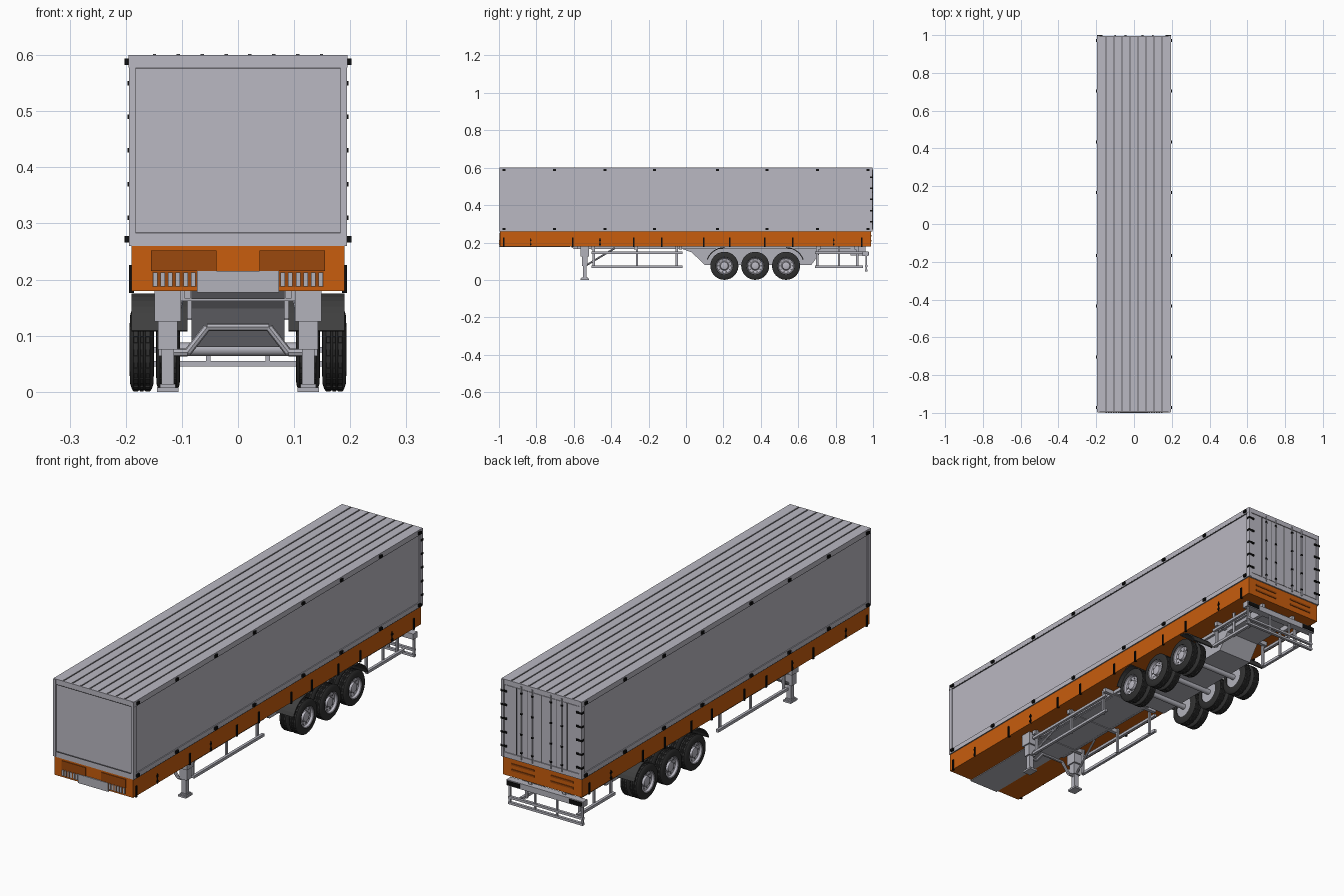
import bpy
import bmesh
import math
from mathutils import Matrix, Vector

if "Cube" in bpy.data.objects:
    bpy.data.objects.remove(bpy.data.objects["Cube"])


def material(name, *rgb):
    mat = bpy.data.materials.new(name)
    mat.use_nodes = True
    color = (*rgb, 1)
    mat.diffuse_color = color
    mat.node_tree.nodes["Principled BSDF"].inputs["Base Color"].default_value = color
    return mat


GREY = material("tarpaulin grey", .49, .48, .54)
STEEL = material("chassis grey", .45, .45, .5)
SEAM = material("seam grey", .12, .12, .13)
ORANGE = material("body orange", .58, .11, .004)
RUST = material("recess orange", .33, .065, .004)
RUBBER = material("tyre rubber", .03, .03, .03)
GUARD = material("mudguard plastic", .05, .05, .05)
BLACK = material("fitting black", .004, .004, .004)


def finish(name, bm, mats, smooth=False):
    bmesh.ops.recalc_face_normals(bm, faces=bm.faces)
    mesh = bpy.data.meshes.new(name)
    bm.to_mesh(mesh)
    bm.free()
    for mat in mats:
        mesh.materials.append(mat)
    obj = bpy.data.objects.new(name, mesh)
    bpy.context.collection.objects.link(obj)
    if smooth:
        bpy.ops.object.select_all(action="DESELECT")
        obj.select_set(True)
        bpy.context.view_layer.objects.active = obj
        bpy.ops.object.shade_smooth_by_angle(angle=math.radians(35))
    return obj


def add_box(bm, x, y, z):
    """x, y and z are (low, high) pairs."""
    size = Vector(b - a for a, b in (x, y, z))
    mid = Vector((a + b) / 2 for a, b in (x, y, z))
    bmesh.ops.create_cube(bm, size=1, matrix=Matrix.Translation(mid) @ Matrix.Diagonal((*size, 1)))


def boxes(name, mat, items, mirror=False):
    bm = bmesh.new()
    for x, y, z in items:
        add_box(bm, x, y, z)
        if mirror:
            add_box(bm, (-x[1], -x[0]), y, z)
    return finish(name, bm, [mat])


def around(center, half):
    return (center - half, center + half)


def sym(half):
    return (-half, half)


def prism(name, mat, outline, x0, x1):
    """Extrude a (y, z) outline along x."""
    bm = bmesh.new()
    face = bm.faces.new([bm.verts.new((x0, y, z)) for y, z in outline])
    moved = bmesh.ops.extrude_face_region(bm, geom=[face])["geom"]
    bmesh.ops.translate(bm, vec=(x1 - x0, 0, 0), verts=[v for v in moved if isinstance(v, bmesh.types.BMVert)])
    return finish(name, bm, [mat])


def tubes(name, mat, paths, radius, sides=12):
    bm = bmesh.new()
    for path in paths:
        for a, b in zip(path, path[1:]):
            a, b = Vector(a), Vector(b)
            turn = (b - a).to_track_quat("Z", "Y").to_matrix().to_4x4()
            bmesh.ops.create_cone(bm, cap_ends=True, segments=sides, radius1=radius, radius2=radius,
                                  depth=(b - a).length, matrix=Matrix.Translation((a + b) / 2) @ turn)
    return finish(name, bm, [mat], True)


def lathe(name, mat, profile, y, z, side, sides=40, lugs=False):
    """Spin an (x, radius) profile about the axle line."""
    bm = bmesh.new()
    rings = []
    for i in range(sides):
        a = math.tau * i / sides
        rings.append([bm.verts.new((side * x, y + r * math.cos(a), z + r * math.sin(a))) for x, r in profile])
    tread = []
    for i in range(sides):
        a, b = rings[i], rings[(i + 1) % sides]
        for j in range(len(profile) - 1):
            face = bm.faces.new((a[j], a[j + 1], b[j + 1], b[j]))
            if lugs and min(profile[j][1], profile[j + 1][1]) > .0735 and (i + j) % 2:
                tread.append(face)
    bmesh.ops.recalc_face_normals(bm, faces=bm.faces)
    if tread:
        bmesh.ops.inset_individual(bm, faces=tread, thickness=.001, depth=-.002)
    return finish(name, bm, [mat], True)


# Cargo body
boxes("tarpaulin_body", GREY, [(sym(.19), sym(.992), (.26, .597))])
boxes("body_edge_rails", GREY, [(sym(.195), sym(.996), (.578, .6)), (sym(.194), sym(.996), (.26, .282))])
boxes("corner_posts", GREY, [((.183, .194), around(s * .988, .01), (.262, .598)) for s in (-1, 1)], True)
boxes("roof_seams", SEAM, [(around((i - 3.5) * .0425, .003), sym(.99), (.599, .602)) for i in range(8)])
boxes("rail_seams", SEAM, [(sym(.185), (-.997, -.99), around(z, .0008)) for z in (.577, .283)])
boxes("side_panel_seam", SEAM, [((.19, .1945), sym(.995), around(z, .001)) for z in (.261, .577)], True)

# Orange lower body, with the front and rear panels
boxes("lower_body", ORANGE, [(sym(.19), (-.995, .99), (.18, .261))])
boxes("front_recesses", RUST, [((.038, .155), (-.998, -.99), (.215, .252))], True)
boxes("front_grille_back", RUST, [((.073, .153), (-.997, -.99), (.187, .214))], True)
boxes("front_grille_bars", STEEL, [(around(.08 + i * .0135, .004), (-1, -.99), (.188, .213)) for i in range(6)], True)
boxes("coupling_plate", STEEL, [(sym(.073), (-1, -.62), (.177, .215))])
boxes("rear_slots", RUST, [((.04, .15), (.985, .993), around(z, .004)) for z in (.21, .235)], True)

# Rear doors: seams, lock rods, hinges and handles
boxes("door_leaves", GREY, [((.002, .18), (.99, .995), (.284, .576))], True)
boxes("door_seams", SEAM, [(around(x, .0015), (.99, .996), (.284, .576)) for x in (.07, .122)], True)
boxes("door_middle_seam", SEAM, [(sym(.002), (.99, .996), (.284, .576))])
tubes("lock_rods", STEEL, [[(s * x, .997, .27), (s * x, .997, .59)] for s in (-1, 1) for x in (.045, .098)], .003)
boxes("door_hinges", BLACK, [((.168, .197), (.985, 1), around(.31 + i * .06, .004)) for i in range(5)], True)
boxes("rod_clamps", BLACK, [(around(x, .004), (.99, 1), around(z, .004))
                            for x in (.045, .098) for z in (.3, .38, .47, .56)], True)

# Side clips and straps
clips = [s * y for s in (-1, 1) for y in (.972, .703, .433, .168)]
boxes("rail_clips", BLACK, [((.19, .202), around(y, .008), around(z, .006)) for y in clips for z in (.588, .272)], True)
straps = (-.975, -.605, -.28, -.13, .095, .235, .42, .57, .94)
boxes("side_straps", BLACK, [((.185, .194), around(y, .004), (.176, .226)) for y in straps], True)
thin = (-.83, -.46, .79)
boxes("thin_straps", BLACK, [((.185, .193), around(y, .002), (.18, .224)) for y in thin], True)
boxes("strap_buckles", BLACK, [((.185, .194), around(y, .005), around(z, .004))
                               for y in thin for z in (.19, .213)], True)

# Chassis
prism("center_frame", STEEL, [(-.62, .182), (-.6, .165), (-.02, .165), (.03, .148), (.1, .08),
                              (.67, .08), (.72, .148), (.94, .155), (.94, .182)], -.083, .083)
boxes("frame_cross_members", STEEL, [(sym(.14), around(y, .008), (.162, .18))
                                     for y in (-.5, -.27, -.03, .71, .91)])
boxes("frame_rails", STEEL, [((.085, .095), (-.58, .94), (.166, .182))], True)

# Side guards ahead of and behind the wheels
guards = []
for start, end in ((-.505, -.02), (.69, .945)):
    guards += [((.13, .142), (start, end), around(z, .006)) for z in (.07, .145)]
    guards += [((.124, .132), around(y, .006), (.065, .18)) for y in (start + .012, (start + end) / 2, end - .03)]
boxes("side_guards", STEEL, guards, True)

# Landing legs
boxes("leg_housings", STEEL, [((.102, .149), (-.565, -.518), (.125, .182))], True)
boxes("leg_sleeves", STEEL, [((.108, .143), (-.557, -.526), (.075, .128))], True)
boxes("leg_rams", STEEL, [((.114, .136), (-.552, -.531), (.006, .08))], True)
boxes("leg_feet", STEEL, [((.106, .144), (-.565, -.518), (0, .008)),
                          ((.111, .139), (-.558, -.525), (.006, .014))], True)
right_half = [(.125, -.542, .07), (.09, -.542, .07), (.055, -.542, .115)]
brace = right_half + [(-x, y, z) for x, y, z in reversed(right_half)]
tubes("leg_brace", STEEL, [brace], .007, 8)
tubes("leg_stays", STEEL, [[(s * .125, -.53, .08), (s * .1, -.38, .17)] for s in (-1, 1)], .005, 8)

# Rear bumper and underrun guard
boxes("rear_bumper", STEEL, [(sym(.185), (.945, .975), (.128, .153))])
boxes("rear_lamps", BLACK, [((.12, .18), (.97, .978), (.132, .149))], True)
boxes("bumper_brackets", STEEL, [((.075, .09), (.88, .96), (.13, .182))], True)
boxes("underrun_bars", STEEL, [(sym(.18), (.958, .97), around(z, .005)) for z in (.05, .075)])
boxes("underrun_posts", STEEL, [(around(x, .004), (.96, .968), (.045, .13)) for x in (.053, .175)], True)

# Mudguards around the first and last axles
def mudguard(name, y, way, side):
    arc = [math.radians(a) for a in range(20, 91, 10)]
    outline = [(y + way * r * math.cos(a), .075 + r * math.sin(a))
               for r, sweep in ((.1, arc), (.095, arc[::-1])) for a in sweep]
    prism(name, GUARD, outline, side * .09, side * .19)


# Axles and twin wheels
TYRE = [(0, .046), (.001, .062), (.004, .071), (.007, .075), (.015, .075), (.016, .073), (.018, .073),
        (.019, .075), (.024, .075), (.025, .073), (.027, .073), (.028, .075), (.036, .075),
        (.039, .071), (.042, .062), (.043, .046), (.036, .044), (.007, .044), (0, .046)]
RIM = [(.152, .045), (.19, .047), (.192, .046), (.19, .043), (.18, .04), (.176, .025),
       (.178, .022), (.187, .02), (.189, .014), (.189, 0)]
axles = (.205, .37, .535)
for side, label in ((1, "left"), (-1, "right")):
    mudguard(label + "_front_mudguard", axles[0], -1, side)
    mudguard(label + "_rear_mudguard", axles[-1], 1, side)
    for n, y in enumerate(axles, 1):
        for place, x0 in (("inner", .103), ("outer", .15)):
            profile = [(x + x0, r) for x, r in TYRE]
            lathe(f"{label}_{place}_tyre_{n}", RUBBER, profile, y, .0755, side, lugs=True)
        lathe(f"{label}_rim_{n}", GREY, RIM, y, .0755, side)
        lathe(f"{label}_inner_rim_{n}", STEEL, [(.106, 0), (.106, .046), (.14, .046)], y, .0755, side)
        holes = []
        for k in range(10):
            a = math.tau * k / 10
            at = Vector((0, y + .0335 * math.cos(a), .0755 + .0335 * math.sin(a)))
            holes.append([at + Vector((side * x, 0, 0)) for x in (.175, .1795)])
        tubes(f"{label}_rim_holes_{n}", SEAM, holes, .004, 8)
tubes("axles", STEEL, [[(-.11, y, .0755), (.11, y, .0755)] for y in axles], .012)
